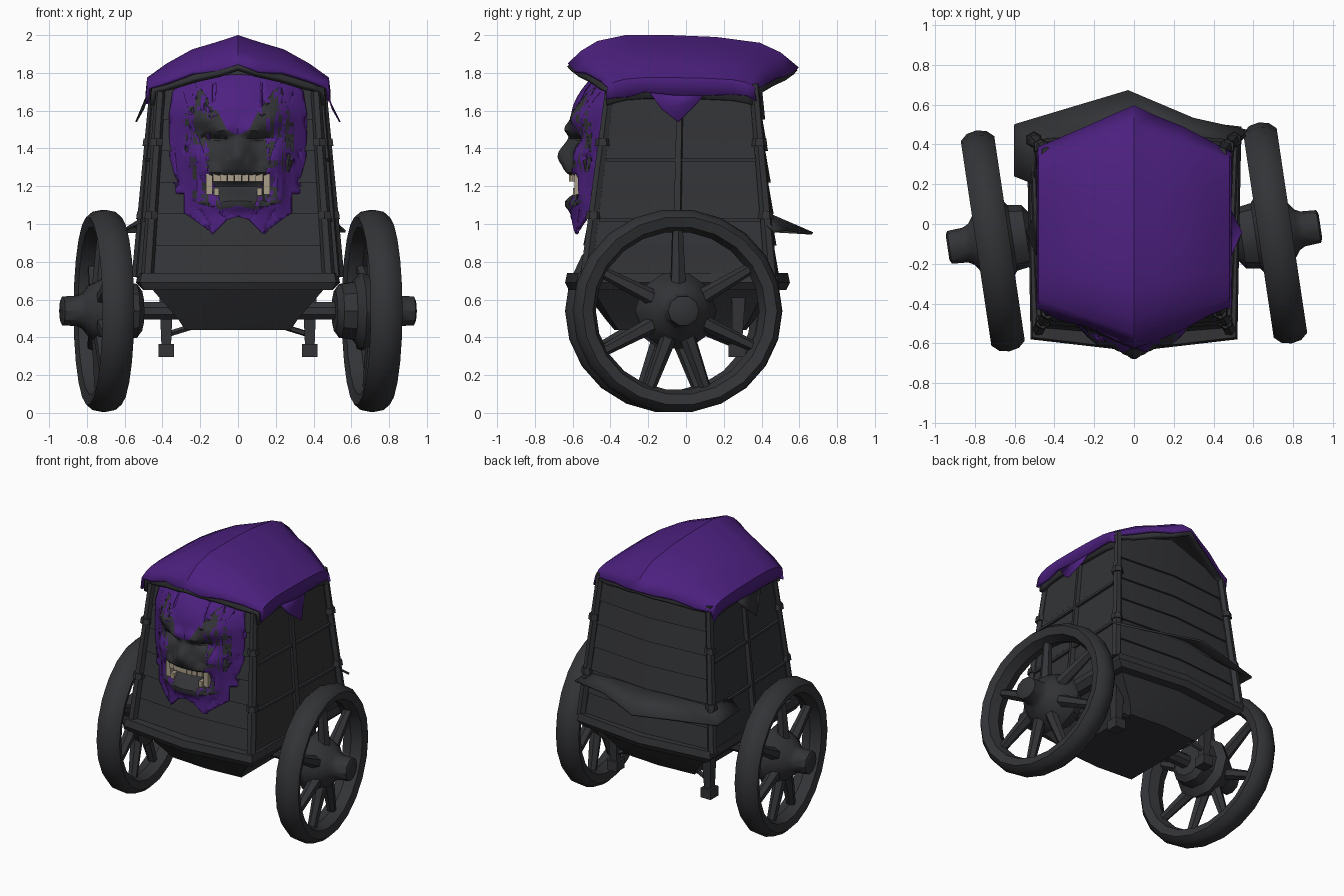
import bpy, bmesh, math, random
from mathutils import Vector

random.seed(4)
cube = bpy.data.objects.get("Cube")
if cube:
    bpy.data.objects.remove(cube)


def material(name, rgb):
    m = bpy.data.materials.new(name)
    m.use_nodes = True
    m.diffuse_color = (*rgb, 1)
    bsdf = m.node_tree.nodes["Principled BSDF"]
    bsdf.inputs["Base Color"].default_value = (*rgb, 1)
    bsdf.inputs["Roughness"].default_value = 0.9
    return m


DARK = material("charcoal wood", (0.033, 0.034, 0.038))
PURPLE = material("purple cloth", (0.075, 0.015, 0.22))
BONE = material("bone", (0.40, 0.34, 0.25))
parts = []


def make(name, verts, faces, *mats):
    mesh = bpy.data.meshes.new(name)
    mesh.from_pydata(verts, [], faces)
    bm = bmesh.new()
    bm.from_mesh(mesh)
    bmesh.ops.recalc_face_normals(bm, faces=bm.faces)
    bm.to_mesh(mesh)
    bm.free()
    obj = bpy.data.objects.new(name, mesh)
    for m in mats:
        mesh.materials.append(m)
    bpy.context.collection.objects.link(obj)
    parts.append(obj)
    return obj


def loft(name, rings, mat, closed=True, caps=True, loop=False):
    """Skin a list of equal rings; loop joins the last ring to the first."""
    n, k = len(rings[0]), len(rings)
    faces = []
    for i in range(k if loop else k - 1):
        a, b = i * n, (i + 1) % k * n
        for j in range(n if closed else n - 1):
            faces.append((a + j, a + (j + 1) % n, b + (j + 1) % n, b + j))
    if caps:
        faces += [tuple(range(n)), tuple(range((k - 1) * n, k * n))]
    return make(name, [v for r in rings for v in r], faces, mat)


def beam(name, p, q, r0, r1, sides=6):
    """Tapered round bar from p to q."""
    p, q = Vector(p), Vector(q)
    turn = (q - p).to_track_quat("Z", "Y")
    ring = lambda c, r: [c + turn @ Vector((r * math.cos(a), r * math.sin(a), 0))
                         for a in (math.tau * (i + .5) / sides for i in range(sides))]
    return loft(name, [ring(p, r0), ring(q, r1)], DARK)


def box(name, loc, size, mat):
    ring = lambda z: [(loc[0] + sx * size[0] / 2, loc[1] + sy * size[1] / 2, z)
                      for sx, sy in ((-1, -1), (1, -1), (1, 1), (-1, 1))]
    return loft(name, [ring(loc[2] - size[2] / 2), ring(loc[2] + size[2] / 2)], mat)


def thicken(obj, amount):
    mod = obj.modifiers.new("thickness", "SOLIDIFY")
    mod.thickness, mod.offset = amount, 0


def hexring(xf, xb, yf, yb, tip, z, rise=0):
    """Six-sided plan with pointed front and back."""
    return [(-xf, yf, z), (0, yf - tip, z + rise), (xf, yf, z),
            (xb, yb, z), (0, yb + tip, z + rise), (-xb, yb, z)]


# Cabin walls of overlapping planks
rings, planks = [], 6
for i in range(planks):
    for t, out in ((i / planks, .014), ((i + 1) / planks, 0)):
        rise = .12 if i == planks - 1 and out == 0 else 0
        rings.append(hexring(.49 - .07 * t, .53 - .09 * t, -.51 + .12 * t - out,
                             .44 - .09 * t + out, .04, .72 + t, rise))
loft("cabin_walls", rings, DARK)

# Base rim and tapered underside
loft("base_rim", [hexring(.5, .5, -.56, .47, .06, .65), hexring(.52, .54, -.58, .49, .06, .69),
                  hexring(.51, .53, -.57, .48, .06, .74)], DARK)
loft("underside", [hexring(.28, .28, -.36, .3, .02, .44), hexring(.32, .32, -.4, .34, .03, .5),
                   hexring(.46, .46, -.5, .42, .05, .66)], DARK)

for s in (-1, 1):
    # Corner posts with knots, side battens and rails
    for label, foot, top in (("front", (.48 * s, -.53, .72), (.41 * s, -.4, 1.74)),
                             ("back", (.53 * s, .45, .72), (.44 * s, .36, 1.74))):
        beam(label + "_post", foot, top, .034, .027)
        for t in (.3, .68):
            c = Vector(foot).lerp(Vector(top), t)
            beam(label + "_post_knot", c, c + Vector((0, 0, .04)), .042, .036)
    beam("side_batten", (.52 * s, -.05, .72), (.435 * s, -.03, 1.74), .026, .02, 4)
    for t in (.3, .62):
        x = .5 - .07 * t
        beam("side_rail", (x * s, -.5 + .13 * t, .72 + t), ((x + .03) * s, .42 - .08 * t, .72 + t), .012, .012, 4)
    # Rear legs, feet and struts
    beam("rear_leg", (.38 * s, .28, .68), (.38 * s, .27, .34), .055, .035, 4)
    box("leg_foot", (.38 * s, .27, .33), (.08, .09, .07), DARK)
    beam("leg_strut", (.36 * s, .27, .42), (.1 * s, .22, .5), .016, .016, 5)
    # Torn cloth flaps under the eaves
    flap = make("eave_flap", [(.465 * s, -.21, 1.72), (.465 * s, .12, 1.72), (.49 * s, .06, 1.64),
                              (.54 * s, -.04, 1.54), (.5 * s, -.13, 1.61)],
                [(0, 1, 2, 3, 4)], PURPLE if s > 0 else DARK)
    thicken(flap, .008)

# Flared splintered board around the back
outer = [(-.6, .24, .97), (-.6, .5, .96), (-.03, .67, .95), (.3, .53, .97), (.57, .47, .96)]
inner = [(-.5, .2, 1.02), (-.49, .4, 1.04), (0, .44, 1.05), (.3, .41, 1.04), (.49, .39, 1.03)]
thicken(loft("rear_skirt_board", [outer, inner], DARK, closed=False, caps=False), .014)


# Arched roof with pointed ends: cloth over a dark frame
def roof_grid(half_width, shift, wobble):
    cross = ((1, 1.7), (.985, 1.78), (.78, 1.85), (.5, 1.925), (.22, 1.965))
    cross = [(-x, z) for x, z in cross] + [(0, 2)] + [(x, z) for x, z in reversed(cross)]
    rows = []
    for s, drop in ((0, .14), (.06, .08), (.13, .03), (.25, 0), (.45, 0), (.65, .01), (.84, .04), (.93, .09), (1, .16)):
        row = []
        for x, z in cross:
            a = abs(x)
            y0, y1 = -.62 + .2 * a, .58 - .21 * a
            edge = wobble if s in (0, 1) or a == 1 else 0
            row.append((x * half_width, y0 + (y1 - y0) * s + random.uniform(-edge, edge),
                        z - drop * (1 - .75 * a ** 3) - shift + random.uniform(-edge, edge)))
        rows.append(row)
    return rows


thicken(loft("roof_cloth", roof_grid(.48, .01, .014), PURPLE, closed=False, caps=False), .02)
thicken(loft("roof_frame", roof_grid(.452, .037, 0), DARK, closed=False, caps=False), .03)


# Wheels
def lathe(name, profile, sides, side, loop=False):
    rings = [[(a * side, r * 1.04 * math.cos(t), r * math.sin(t))
              for t in (math.tau * i / sides for i in range(sides))] for r, a in profile]
    return loft(name, rings, DARK, caps=not loop, loop=loop)


for side, y in ((1, -.045), (-1, -.085)):
    wheel = [lathe("wheel_rim", [(.5, -.085), (.53, -.05), (.54, 0), (.53, .05), (.5, .085), (.445, .07),
                                 (.42, 0), (.445, -.07)], 22, side, True),
             lathe("wheel_hub", [(.11, -.2), (.15, -.17), (.16, -.1), (.21, -.06), (.2, -.03), (.17, .03),
                                 (.14, .08), (.1, .11), (.085, .14), (.08, .22), (.06, .23)], 10, side)]
    for angle in (90, 30, -25, -70, -110, -152, 153):
        c, s = math.cos(math.radians(angle)), math.sin(math.radians(angle))
        wheel.append(beam("wheel_spoke", (.02 * side, .12 * c, .12 * s), (0, .45 * c, .45 * s), .045, .03))
    for obj in wheel:
        obj.location = (.71 * side, y, .54)
        obj.rotation_euler.z = math.radians(8.5)
beam("axle", (-.7, -.085, .54), (.7, -.045, .54), .05, .05, 8)

# Mask: half outlines of the shaggy mane and of the bare face, top to bottom
MANE = [(0, 1.785), (.12, 1.78), (.3, 1.74), (.34, 1.7), (.36, 1.57), (.33, 1.42), (.34, 1.28), (.31, 1.22),
        (.35, 1.16), (.28, 1.16), (.28, 1.06), (.19, 1.08), (.13, .95), (.06, 1.02), (0, 1.04)]
FACE = [(0, 1.47), (.06, 1.5), (.1, 1.58), (.14, 1.56), (.16, 1.62), (.22, 1.75), (.24, 1.66), (.23, 1.6),
        (.29, 1.54), (.26, 1.46), (.29, 1.34), (.25, 1.24), (.24, 1.12), (.17, 1.13), (.1, 1.08), (0, 1.1)]
# Bumps: centre x, centre z, width, height, depth
BUMPS = [(.07, 1.5, .06, .04, .04), (.18, 1.56, .07, .05, .04), (0, 1.36, .05, .07, .07),
         (.06, 1.33, .03, .03, .03), (.12, 1.45, .06, .028, -.045), (.2, 1.35, .06, .06, .035),
         (.09, 1.285, .09, .025, .03), (0, 1.2, .16, .045, -.07), (.21, 1.2, .03, .07, .03),
         (0, 1.11, .13, .035, .035)]


def relief(x, z):
    y = -.6 + 1.3 * x * x + 2.3 * max(0, z - 1.55) ** 2
    for cx, cz, w, h, d in BUMPS:
        y -= d * math.exp(-((abs(x) - cx) / w) ** 2 - ((z - cz) / h) ** 2)
    return y


# Fill the outlines flat, slice them into a fine net, then push out the relief
bm = bmesh.new()
for outline, tone in ((MANE + FACE[::-1], 0), (FACE, 1)):
    for s in (-1, 1):
        face = bm.faces.new([bm.verts.new((x * s, 0, z)) for x, z in outline])
        face.material_index = tone
bmesh.ops.triangulate(bm, faces=bm.faces[:])
for axis, start, count in (((1, 0, 0), -.353, 36), ((0, 0, 1), .957, 42)):
    for i in range(count):
        bmesh.ops.bisect_plane(bm, geom=bm.verts[:] + bm.edges[:] + bm.faces[:], dist=1e-5,
                               plane_co=Vector(axis) * (start + .02 * i), plane_no=axis)
bmesh.ops.remove_doubles(bm, verts=bm.verts[:], dist=.0005)
for v in bm.verts:
    v.co.y = relief(v.co.x, v.co.z)
bmesh.ops.recalc_face_normals(bm, faces=bm.faces[:])
mask = make("mask", [], [], PURPLE, DARK)
bm.to_mesh(mask.data)
bm.free()
thicken(mask, .02)

# Teeth: an upper row with long outer fangs and short lower teeth
for i in range(-4, 5):
    x, fang = i * .038, abs(i) == 4
    box("upper_tooth", (x, -.595 + 1.3 * x * x, 1.21 if fang else 1.248),
        (.036, .05, .11 if fang else .045), BONE)
    if abs(i) == 3:
        box("lower_tooth", (x, -.59 + 1.3 * x * x, 1.17), (.028, .05, .04), BONE)

# Smooth rounded surfaces, keep hard edges
bpy.ops.object.select_all(action="DESELECT")
for obj in parts:
    obj.select_set(True)
bpy.context.view_layer.objects.active = parts[0]
bpy.ops.object.shade_smooth_by_angle(angle=math.radians(35))
